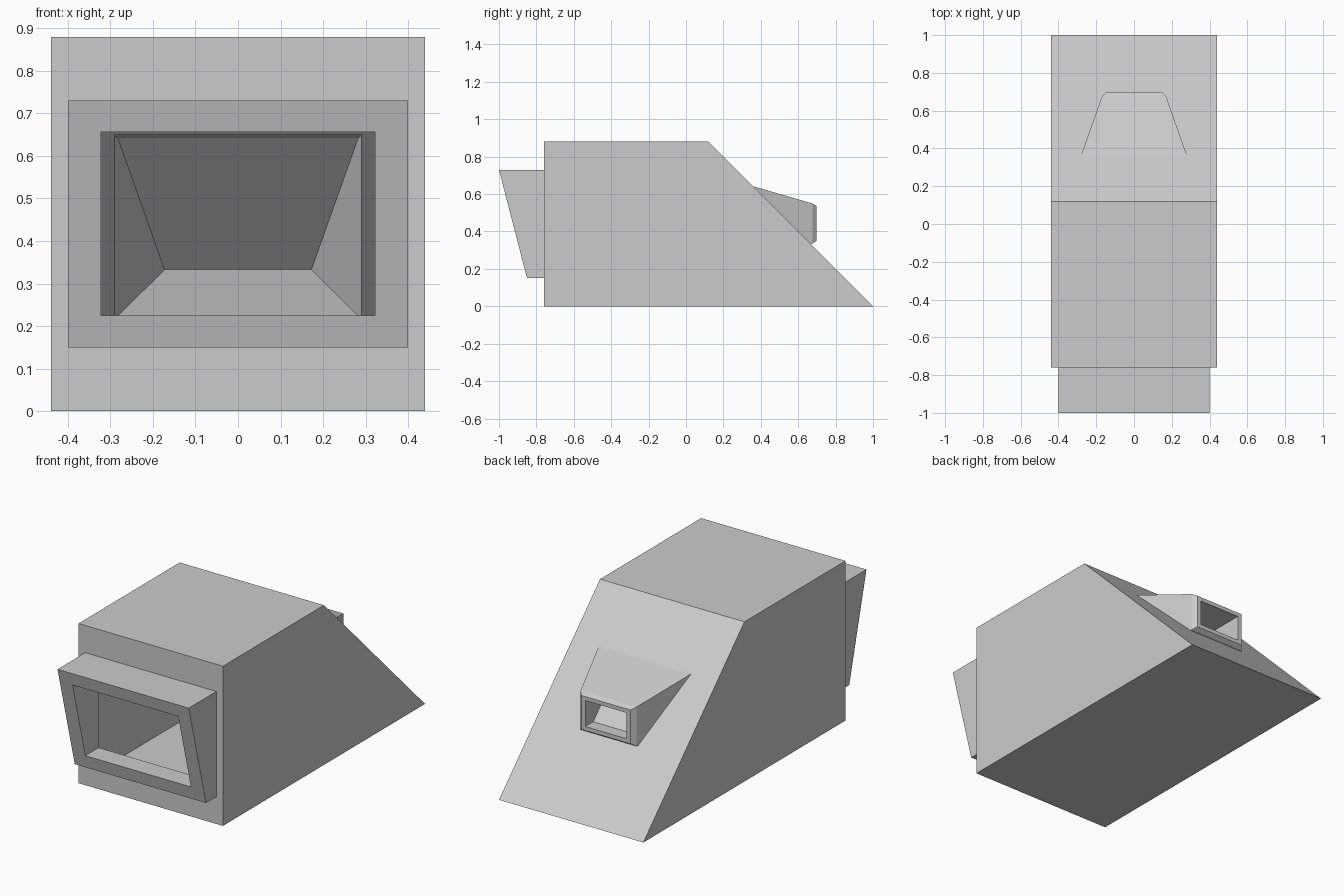
import bpy
import bmesh

if "Cube" in bpy.data.objects:
    bpy.data.objects.remove(bpy.data.objects["Cube"], do_unlink=True)

grey = bpy.data.materials.new("plain grey")
grey.use_nodes = True
GREY = (0.6, 0.6, 0.6, 1)
grey.diffuse_color = GREY
grey.node_tree.nodes["Principled BSDF"].inputs["Base Color"].default_value = GREY


def finish(name, bm):
    bmesh.ops.recalc_face_normals(bm, faces=bm.faces)
    mesh = bpy.data.meshes.new(name)
    bm.to_mesh(mesh)
    bm.free()
    mesh.materials.append(grey)
    obj = bpy.data.objects.new(name, mesh)
    bpy.context.collection.objects.link(obj)
    return obj


def prism(name, profile, half_width):
    """Extrude a (y, z) outline across x."""
    bm = bmesh.new()
    face = bm.faces.new([bm.verts.new((-half_width, y, z)) for y, z in profile])
    side = bmesh.ops.extrude_face_region(bm, geom=[face])["geom"]
    moved = [v for v in side if isinstance(v, bmesh.types.BMVert)]
    bmesh.ops.translate(bm, verts=moved, vec=(2 * half_width, 0, 0))
    return finish(name, bm)


def thicken(obj, amount):
    wall = obj.modifiers.new("wall", "SOLIDIFY")
    wall.thickness = amount
    wall.offset = -1


def cut(obj, cutter):
    hole = obj.modifiers.new("opening", "BOOLEAN")
    hole.operation = "DIFFERENCE"
    hole.solver = "EXACT"
    hole.object = cutter


def apply_modifiers(obj):
    graph = bpy.context.evaluated_depsgraph_get()
    mesh = bpy.data.meshes.new_from_object(obj.evaluated_get(graph))
    obj.modifiers.clear()
    obj.data = mesh


# Hollow wedge body
body = prism("body", [(-0.76, 0), (1, 0), (0.12, 0.88), (-0.76, 0.88)], 0.44)
thicken(body, 0.01)

# Slanted frame around the front opening
frame = prism("front_frame", [(-0.85, 0.15), (-0.755, 0.15), (-0.755, 0.73), (-1, 0.73)], 0.4)

# Opening through the frame and the front wall
cutter = prism("opening_cutter", [(-1.1, 0.225), (-0.7, 0.225), (-0.7, 0.657), (-1.1, 0.657)], 0.322)
cutter.hide_render = True
for part in (body, frame):
    cut(part, cutter)
    apply_modifiers(part)
bpy.data.objects.remove(cutter, do_unlink=True)

# Tapered rear duct: mouth, end, chamfer, rim, and recess reaching the slope
bm = bmesh.new()
rings = []
for y, w, low, high in [
    (0.33, 0.292, 0.215, 0.65),
    (0.675, 0.17, 0.335, 0.55),
    (0.697, 0.15, 0.35, 0.537),
    (0.697, 0.126, 0.372, 0.515),
    (None, 0.126, 0.372, 0.515),
]:
    corners = [(-w, low), (w, low), (w, high), (-w, high)]
    rings.append([bm.verts.new((x, 1 - z if y is None else y, z)) for x, z in corners])
for a, b in zip(rings, rings[1:]):
    for i in range(4):
        j = (i + 1) % 4
        bm.faces.new((a[i], a[j], b[j], b[i]))
duct = finish("rear_duct", bm)
thicken(duct, 0.003)
apply_modifiers(duct)
